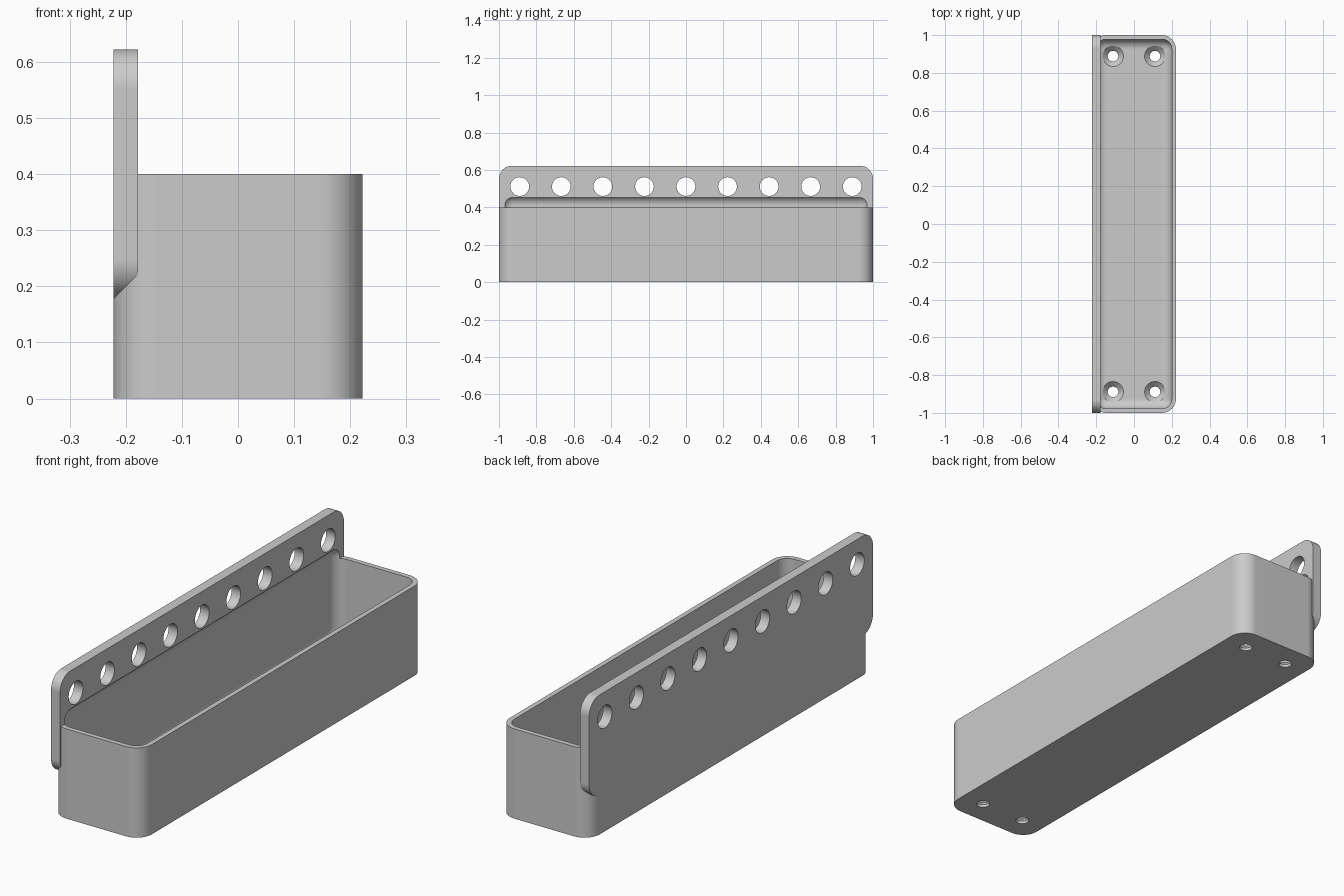
import bpy
import bmesh
import math
from mathutils import Matrix, Vector

if "Cube" in bpy.data.objects:
    bpy.data.objects.remove(bpy.data.objects["Cube"], do_unlink=True)

U = 2 / 9          # hole pitch
SIDE = U           # half width of the tray
WALL = 0.1 * U
FLOOR = 0.04
RIM = 1.8 * U
PLATE_IN = -0.8 * U


def finish(bm, name):
    bmesh.ops.recalc_face_normals(bm, faces=bm.faces)
    mesh = bpy.data.meshes.new(name)
    bm.to_mesh(mesh)
    bm.free()
    obj = bpy.data.objects.new(name, mesh)
    bpy.context.collection.objects.link(obj)
    return obj


def rounded_box(lo, hi, radius, axis=None, segments=10):
    """Box with the edges along one axis rounded, or all of them."""
    lo, hi = Vector(lo), Vector(hi)
    bm = bmesh.new()
    bmesh.ops.create_cube(bm, size=1)
    bmesh.ops.scale(bm, vec=hi - lo, verts=bm.verts)
    bmesh.ops.translate(bm, vec=(lo + hi) / 2, verts=bm.verts)
    edges = [e for e in bm.edges if axis is None
             or abs((e.verts[0].co - e.verts[1].co).normalized()[axis]) > 0.9]
    bmesh.ops.bevel(bm, geom=edges, offset=radius, segments=segments,
                    profile=0.5, affect='EDGES')
    return bm


def add_cone(bm, r1, r2, depth, matrix):
    bmesh.ops.create_cone(bm, cap_ends=True, segments=48, radius1=r1,
                          radius2=r2, depth=depth, matrix=matrix)


def combine(target, other, operation):
    mod = target.modifiers.new(operation, 'BOOLEAN')
    mod.operation = operation
    mod.solver = 'EXACT'
    mod.object = other
    bpy.context.view_layer.objects.active = target
    bpy.ops.object.modifier_apply(modifier=mod.name)
    bpy.data.objects.remove(other, do_unlink=True)


# Tray body
tray = finish(rounded_box((-SIDE, -1, 0), (SIDE, 1, RIM), 0.075, 2), "tray")

# Hanging plate with rounded corners and a sloped lower edge
bm = rounded_box((-SIDE, -1, 0.8 * U), (PLATE_IN, 1, 2.8 * U), 0.07, 0)
cut = bmesh.ops.bisect_plane(bm, geom=bm.verts[:] + bm.edges[:] + bm.faces[:],
                             plane_co=(PLATE_IN, 0, U), plane_no=(1, 0, -1),
                             clear_outer=True)
rim_edges = [e for e in cut["geom_cut"] if isinstance(e, bmesh.types.BMEdge)]
bmesh.ops.holes_fill(bm, edges=rim_edges)
combine(tray, finish(bm, "hanging_plate"), 'UNION')

# Rounded cavity, rising slightly into the plate
bm = rounded_box((-SIDE + WALL, -1 + WALL, FLOOR),
                 (SIDE - WALL, 1 - WALL, 0.463), 0.052)
combine(tray, finish(bm, "cavity_cutter"), 'DIFFERENCE')

# Row of hanging holes
bm = bmesh.new()
for i in range(-4, 5):
    add_cone(bm, 0.05, 0.05, 0.2, Matrix.Translation((-0.2, i * U, 2.3 * U))
             @ Matrix.Rotation(math.pi / 2, 4, 'Y'))
combine(tray, finish(bm, "hanging_hole_cutter"), 'DIFFERENCE')

# Countersunk screw holes in the floor
for x in (-U / 2, U / 2):
    for y in (-4 * U, 4 * U):
        for r1, r2, low, high in ((0.028, 0.028, -0.05, 0.1),
                                  (0.028, 0.055, FLOOR - 0.027, FLOOR),
                                  (0.055, 0.055, FLOOR, 0.1)):
            bm = bmesh.new()
            add_cone(bm, r1, r2, high - low,
                     Matrix.Translation((x, y, (low + high) / 2)))
            combine(tray, finish(bm, "screw_hole_cutter"), 'DIFFERENCE')

# Grey finish
grey = bpy.data.materials.new("light_grey")
grey.use_nodes = True
colour = (0.6, 0.6, 0.6, 1)
grey.diffuse_color = colour
grey.node_tree.nodes["Principled BSDF"].inputs["Base Color"].default_value = colour
tray.data.materials.clear()
tray.data.materials.append(grey)
for poly in tray.data.polygons:
    poly.material_index = 0

# Smooth shading with crisp edges
bpy.ops.object.select_all(action='DESELECT')
tray.select_set(True)
bpy.context.view_layer.objects.active = tray
bpy.ops.object.shade_smooth_by_angle(angle=math.radians(30))
weighted = tray.modifiers.new("flat_face_normals", 'WEIGHTED_NORMAL')
weighted.keep_sharp = True
